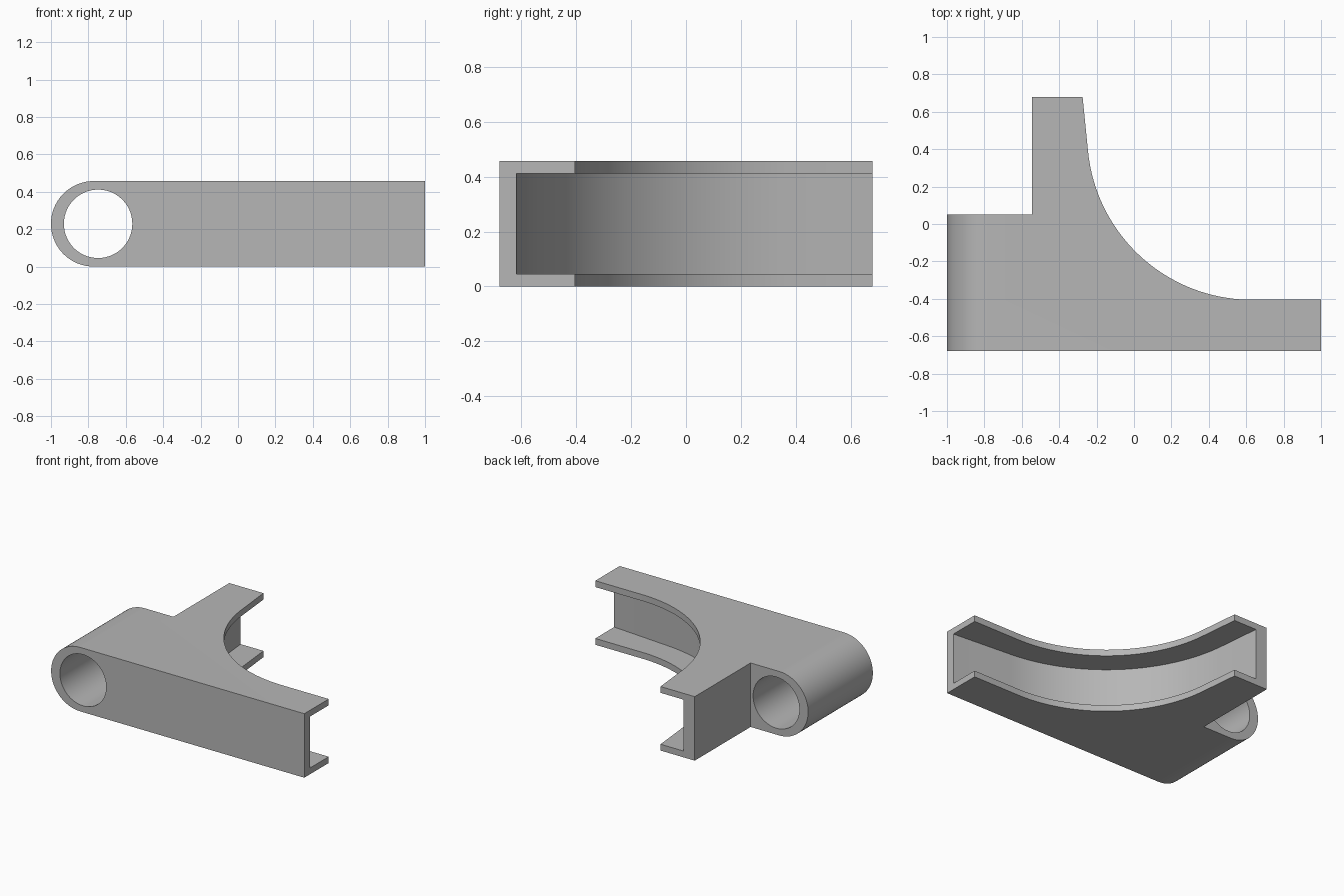
import bpy, bmesh
from math import cos, sin, radians
from mathutils import Vector

cube = bpy.data.objects.get("Cube")
if cube:
    bpy.data.objects.remove(cube, do_unlink=True)

HEIGHT = 0.457
MID = HEIGHT / 2
FLANGE = 0.045          # thickness of the top and bottom flanges
FRONT, BACK = -0.68, 0.68
ARC_CENTRE = (0.63, 0.475)


def arc(cx, cy, r, start, end, steps=40):
    """Points along a circular arc, angles in degrees."""
    angles = [radians(start + (end - start) * i / steps) for i in range(steps + 1)]
    return [(cx + r * cos(a), cy + r * sin(a)) for a in angles]


def prism(name, points, low, high, axis="z"):
    """Extrude a 2D outline along z (plan outline) or y (front outline)."""
    bm = bmesh.new()
    if axis == "z":
        verts = [bm.verts.new((a, b, low)) for a, b in points]
        shift = Vector((0, 0, high - low))
    else:
        verts = [bm.verts.new((a, low, b)) for a, b in points]
        shift = Vector((0, high - low, 0))
    face = bm.faces.new(verts)
    new = bmesh.ops.extrude_face_region(bm, geom=[face])["geom"]
    bmesh.ops.translate(bm, vec=shift, verts=[v for v in new if isinstance(v, bmesh.types.BMVert)])
    bmesh.ops.recalc_face_normals(bm, faces=bm.faces)
    mesh = bpy.data.meshes.new(name)
    bm.to_mesh(mesh)
    bm.free()
    obj = bpy.data.objects.new(name, mesh)
    bpy.context.collection.objects.link(obj)
    return obj


# Plan of the bracket: long front arm, back arm and curved inner edge
plan = [(-1.1, FRONT), (1.0, FRONT), (1.0, -0.405)]
plan += arc(*ARC_CENTRE, 0.88, 270, 186)
plan += [(-0.275, BACK), (-0.545, BACK), (-0.545, 0.05), (-1.1, 0.05)]
bracket = prism("channel_bracket", plan, -0.1, HEIGHT + 0.1)

# Front outline that rounds the sleeve end and sets the height
side = arc(-1 + MID, MID, MID, 90, 270, 48) + [(1.1, 0), (1.1, HEIGHT)]
rounding = prism("rounding_cutter", side, -0.9, 0.9, "y")

# Pocket between the flanges, leaving a thin web that follows the curve
pocket_plan = [(1.2, -0.634), (1.0, -0.618)]
pocket_plan += arc(*ARC_CENTRE, 1.06, 265, 186)
pocket_plan += [(-0.455, BACK), (-0.477, 0.88), (1.2, 0.88)]
pocket = prism("pocket_cutter", pocket_plan, FLANGE, HEIGHT - FLANGE)

# Round bore through the sleeve
bore = prism("bore_cutter", arc(-0.748, MID, 0.183, 0, 354, 59), -0.9, 0.3, "y")

for cutter, operation in ((rounding, "INTERSECT"), (pocket, "DIFFERENCE"), (bore, "DIFFERENCE")):
    cutter.hide_render = True
    mod = bracket.modifiers.new(cutter.name, "BOOLEAN")
    mod.object = cutter
    mod.operation = operation
    mod.solver = "EXACT"

# Apply the cuts and remove the cutters
bpy.context.view_layer.update()
graph = bpy.context.evaluated_depsgraph_get()
result = bpy.data.meshes.new_from_object(bracket.evaluated_get(graph))
bracket.modifiers.clear()
bracket.data = result
for cutter in (rounding, pocket, bore):
    bpy.data.objects.remove(cutter, do_unlink=True)

# Plain grey finish
grey = bpy.data.materials.new("plain_grey")
grey.use_nodes = True
colour = (0.47, 0.47, 0.47, 1)
grey.diffuse_color = colour
grey.node_tree.nodes["Principled BSDF"].inputs["Base Color"].default_value = colour
bracket.data.materials.clear()
bracket.data.materials.append(grey)

bpy.ops.object.select_all(action="DESELECT")
bracket.select_set(True)
bpy.context.view_layer.objects.active = bracket
bpy.ops.object.shade_smooth_by_angle(angle=radians(25))
